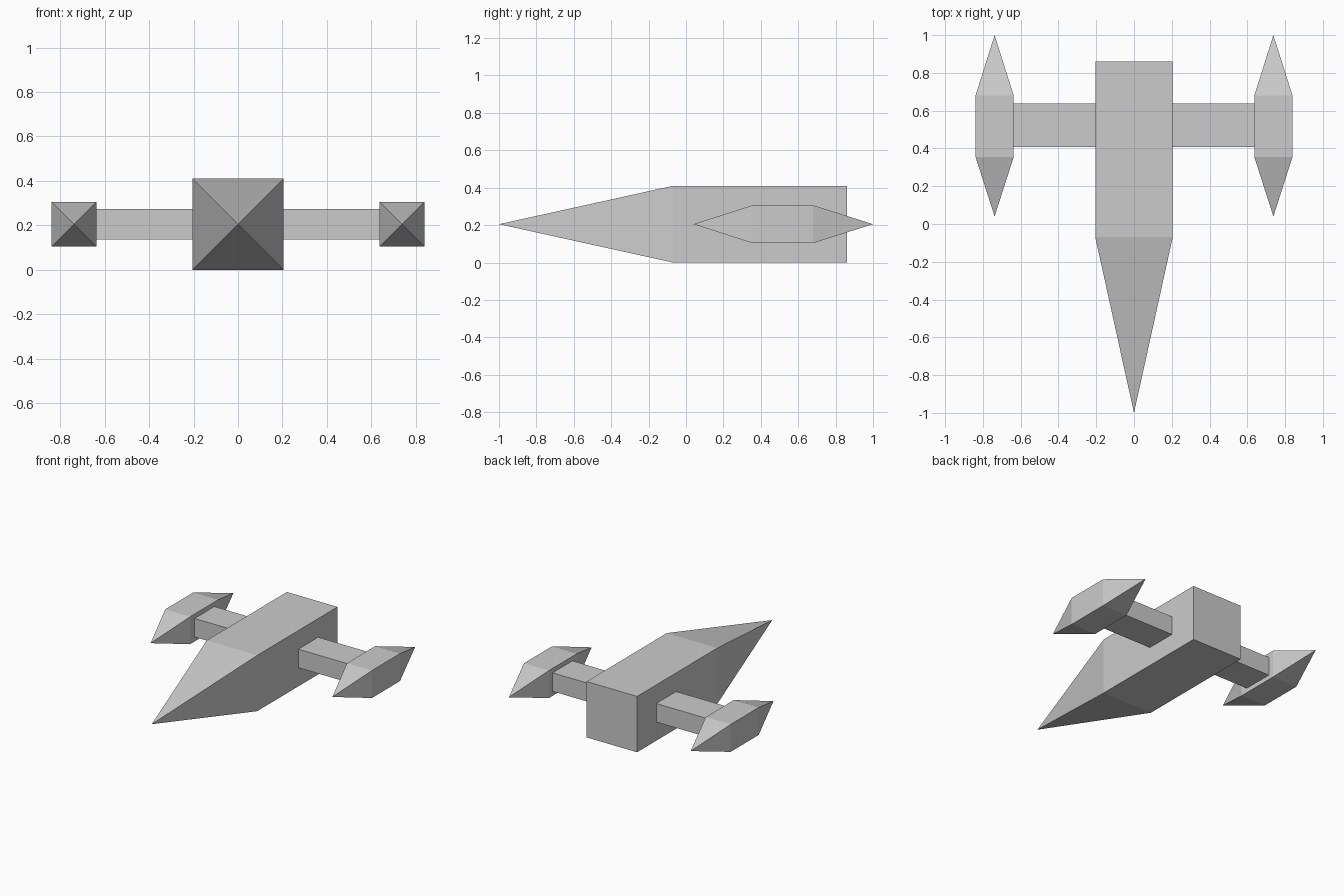
import bpy
import bmesh

cube = bpy.data.objects.get("Cube")
if cube:
    bpy.data.objects.remove(cube, do_unlink=True)

grey = bpy.data.materials.new("plain_grey")
grey.use_nodes = True
colour = (0.6, 0.6, 0.6, 1)
grey.diffuse_color = colour
grey.node_tree.nodes["Principled BSDF"].inputs["Base Color"].default_value = colour

MID_Z = 0.205


def box_with_points(name, x, half_w, half_h, front, back, nose=None, tail=None):
    """Box along y, with optional pyramid tips at its front and back."""
    bm = bmesh.new()
    rings = []
    for y in (front, back):
        rings.append([bm.verts.new((x + sx * half_w, y, MID_Z + sz * half_h))
                      for sx, sz in ((-1, -1), (1, -1), (1, 1), (-1, 1))])
    for i in range(4):
        j = (i + 1) % 4
        bm.faces.new((rings[0][i], rings[0][j], rings[1][j], rings[1][i]))
    for ring, tip in zip(rings, (nose, tail)):
        if tip is None:
            bm.faces.new(ring)
        else:
            point = bm.verts.new((x, tip, MID_Z))
            for i in range(4):
                bm.faces.new((ring[i], ring[(i + 1) % 4], point))
    bmesh.ops.recalc_face_normals(bm, faces=bm.faces)
    mesh = bpy.data.meshes.new(name)
    bm.to_mesh(mesh)
    bm.free()
    mesh.materials.append(grey)
    obj = bpy.data.objects.new(name, mesh)
    bpy.context.collection.objects.link(obj)
    return obj


# Main body with a long pointed nose
box_with_points("hull", 0, 0.205, 0.205, -0.07, 0.86, nose=-1)

# Side arms and double-pointed pods
for side, s in (("left", 1), ("right", -1)):
    box_with_points(side + "_arm", s * 0.42, 0.22, 0.068, 0.407, 0.637)
    box_with_points(side + "_pod", s * 0.738, 0.101, 0.101, 0.355, 0.68,
                    nose=0.04, tail=1)
